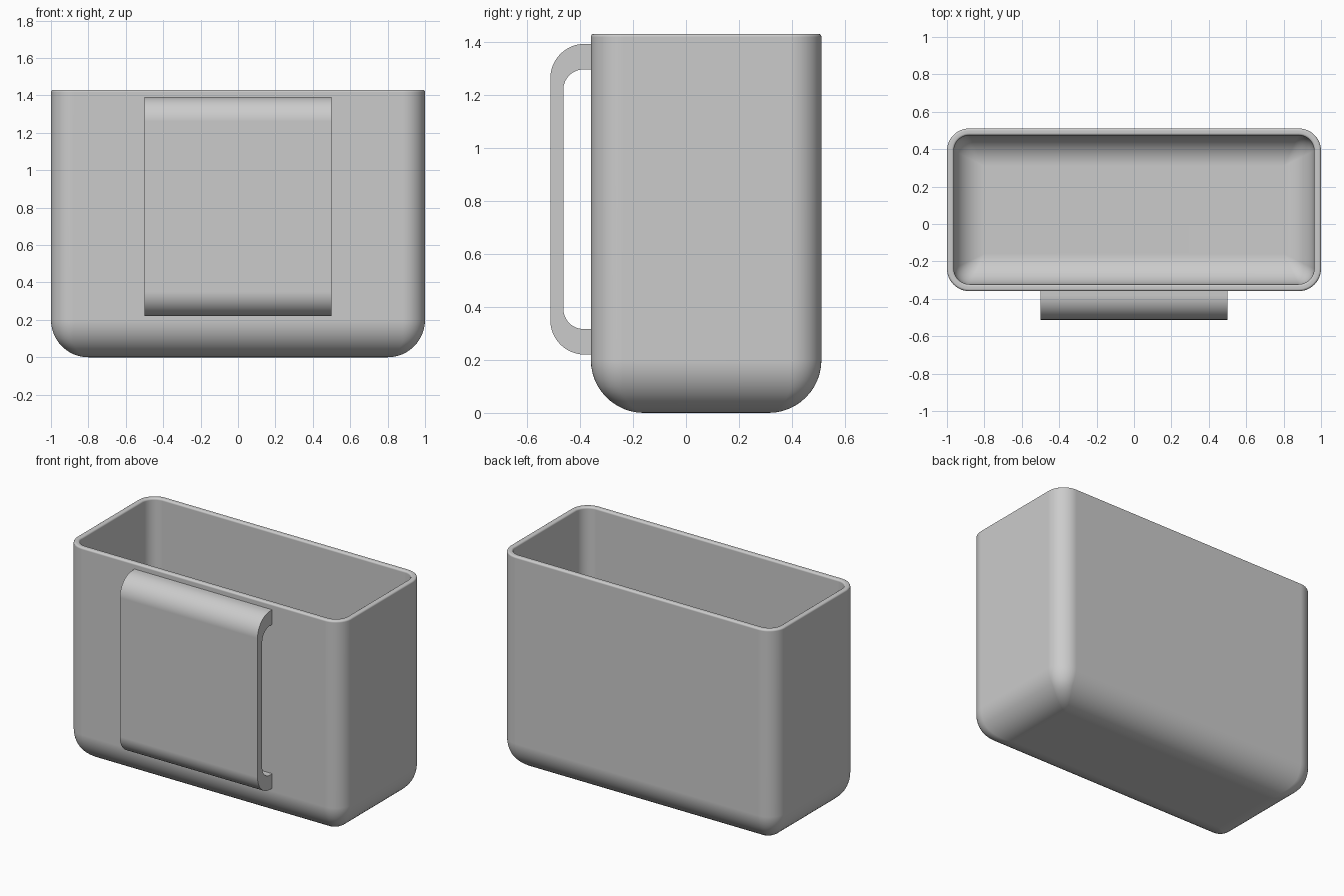
import bpy, bmesh
from math import sin, cos, pi

cube = bpy.data.objects.get("Cube")
if cube:
    bpy.data.objects.remove(cube, do_unlink=True)

grey = bpy.data.materials.new("plain grey")
grey.use_nodes = True
grey.diffuse_color = (0.6, 0.6, 0.6, 1)
grey.node_tree.nodes["Principled BSDF"].inputs["Base Color"].default_value = (0.6, 0.6, 0.6, 1)

HALF_X, HALF_Y, MID_Y, TOP = 1.0, 0.435, 0.076, 1.43
WALL, CORNER, BASE, RIM = 0.037, 0.12, 0.2, 0.012
STEPS = 12


def finish(name, bm):
    """Turn a bmesh into a smooth shaded object with crisp edges."""
    bmesh.ops.recalc_face_normals(bm, faces=bm.faces)
    mesh = bpy.data.meshes.new(name)
    bm.to_mesh(mesh)
    bm.free()
    mesh.materials.append(grey)
    obj = bpy.data.objects.new(name, mesh)
    bpy.context.collection.objects.link(obj)
    bpy.ops.object.select_all(action='DESELECT')
    obj.select_set(True)
    bpy.context.view_layer.objects.active = obj
    bpy.ops.object.shade_smooth_by_angle(angle=pi / 6)
    weighted = obj.modifiers.new("even shading", 'WEIGHTED_NORMAL')
    weighted.keep_sharp = True
    return obj


def arc(cx, cy, r, start, end, steps=STEPS):
    """Points along a circular arc, angles in quarter turns."""
    angles = [(start + (end - start) * i / steps) * pi / 2 for i in range(steps + 1)]
    return [(cx + r * cos(a), cy + r * sin(a)) for a in angles]


def rounded_ring(bm, inset, z, radius):
    """Rounded rectangle of vertices, shrunk by inset."""
    x, y = HALF_X - inset - radius, HALF_Y - inset - radius
    points = []
    for quarter, (sx, sy) in enumerate([(1, 1), (-1, 1), (-1, -1), (1, -1)]):
        points += arc(sx * x, sy * y, radius, quarter, quarter + 1)
    return [bm.verts.new((px, py + MID_Y, z)) for px, py in points]


# Wall section: outer base curve, rounded rim, inner base curve
inner_base = BASE - WALL
section = arc(BASE, BASE, BASE, 3, 2)
section += arc(RIM, TOP - RIM, RIM, 2, 1, 4)
section += arc(WALL - RIM, TOP - RIM, RIM, 1, 0, 4)
section += arc(BASE, BASE, inner_base, 2, 3)

# Container: the wall section lofted round a rounded rectangle
bm = bmesh.new()
rings = []
for inset, z in section:
    if inset <= WALL:
        radius = CORNER - inset
    else:
        radius = (CORNER - WALL) * (BASE - inset) / (BASE - WALL)
    rings.append(rounded_ring(bm, inset, z, max(radius, 0.003)))
for low, high in zip(rings, rings[1:]):
    for i in range(len(low)):
        j = (i + 1) % len(low)
        bm.faces.new((low[i], low[j], high[j], high[i]))
bm.faces.new(rings[0])
bm.faces.new(rings[-1])
finish("container", bm)

# Belt loop: bracket profile in y and z, extruded across x
OUT, IN, ROOT = 0.13, 0.078, -0.35
loop = [(ROOT, 1.392)]
loop += arc(-0.512 + OUT, 1.392 - OUT, OUT, 1, 2)
loop += arc(-0.512 + OUT, 0.22 + OUT, OUT, 2, 3)
loop += [(ROOT, 0.22), (ROOT, 0.316)]
loop += arc(-0.463 + IN, 0.316 + IN, IN, 3, 2)
loop += arc(-0.463 + IN, 1.296 - IN, IN, 2, 1)
loop += [(ROOT, 1.296)]

bm = bmesh.new()
side = bm.faces.new([bm.verts.new((-0.5, y, z)) for y, z in loop])
grown = bmesh.ops.extrude_face_region(bm, geom=[side])
moved = [v for v in grown["geom"] if isinstance(v, bmesh.types.BMVert)]
bmesh.ops.translate(bm, verts=moved, vec=(1, 0, 0))
if side.is_valid and len([f for f in bm.faces if len(f.verts) > 4]) < 2:
    bm.faces.new([v for v in side.verts])
finish("belt_loop", bm)
